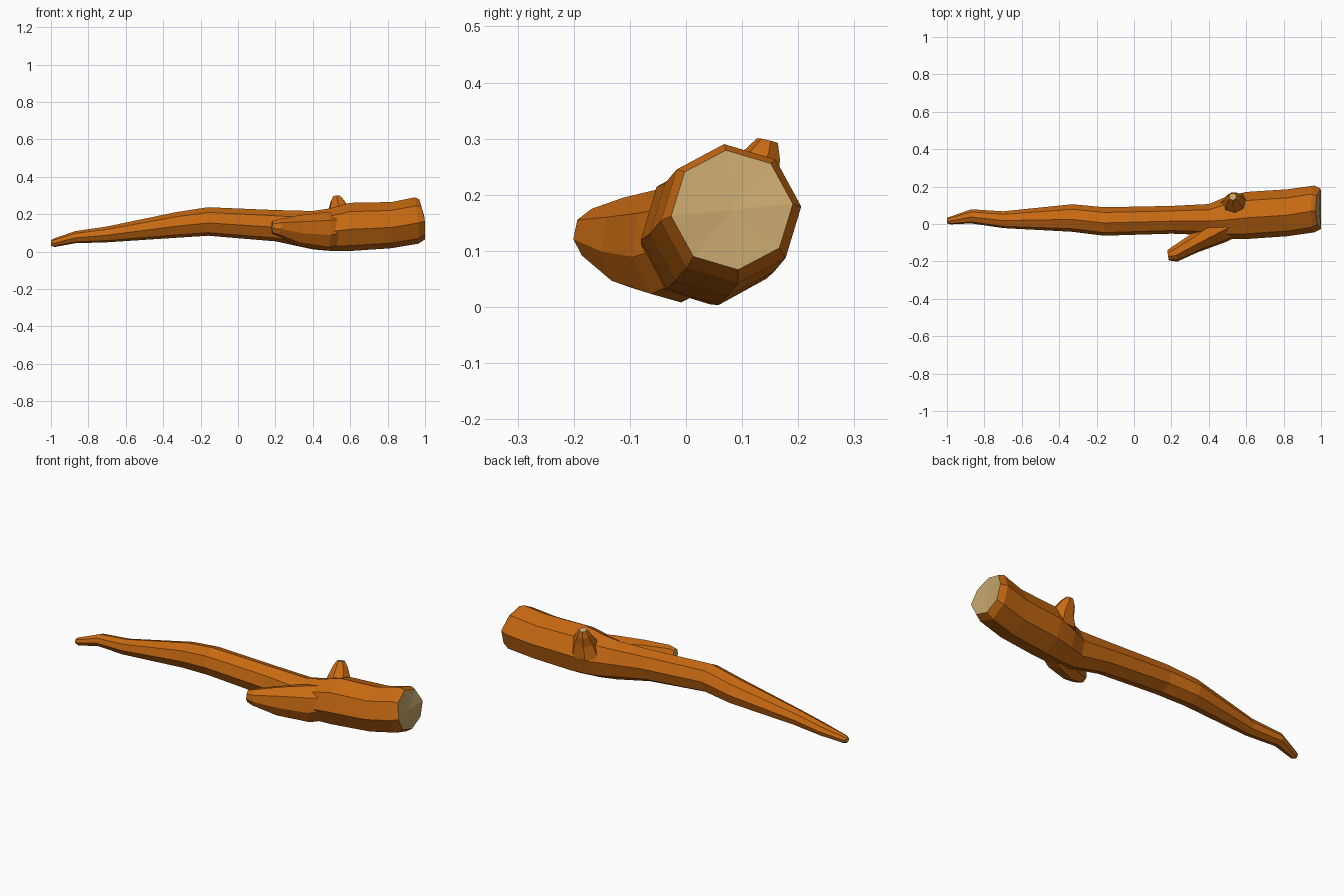
import bpy, bmesh
from math import cos, sin, tau
from mathutils import Vector

if "Cube" in bpy.data.objects:
    bpy.data.objects.remove(bpy.data.objects["Cube"])


def material(name, rgb):
    m = bpy.data.materials.new(name)
    m.diffuse_color = (*rgb, 1)
    m.use_nodes = True
    m.node_tree.nodes["Principled BSDF"].inputs["Base Color"].default_value = m.diffuse_color
    return m


BARK = material("bark", (0.58, 0.145, 0.006))
CUT = material("cut_wood", (0.56, 0.38, 0.15))


def loft(name, rings, cut_last=True, cut_first=True):
    """Skin a list of equal point rings and cap both ends."""
    bm = bmesh.new()
    loops = [[bm.verts.new(p) for p in ring] for ring in rings]
    n = len(loops[0])
    for a, b in zip(loops, loops[1:]):
        for i in range(n):
            j = (i + 1) % n
            bm.faces.new((a[i], a[j], b[j], b[i]))
    for loop, cut in ((loops[0], cut_first), (loops[-1], cut_last)):
        hub = bm.verts.new(sum((v.co for v in loop), Vector()) / n)
        for i in range(n):
            f = bm.faces.new((loop[i], loop[(i + 1) % n], hub))
            f.material_index = int(cut)
    bmesh.ops.recalc_face_normals(bm, faces=bm.faces)
    mesh = bpy.data.meshes.new(name)
    bm.to_mesh(mesh)
    bm.free()
    mesh.materials.append(BARK)
    mesh.materials.append(CUT)
    obj = bpy.data.objects.new(name, mesh)
    bpy.context.collection.objects.link(obj)
    return obj


def trunk_ring(x, y0, y1, z0, z1, slant=0.0, n=8, phase=0.1):
    cy, cz, ry, rz = (y0 + y1) / 2, (z0 + z1) / 2, (y1 - y0) / 2, (z1 - z0) / 2
    pts = []
    for i in range(n):
        a = phase + tau * i / n
        pts.append(Vector((x - slant * max(0, sin(a)), cy + ry * cos(a), cz + rz * sin(a))))
    return pts


def stub_rings(sections, n):
    """Rings square to a path; each section is centre, side radius, up radius."""
    rings = []
    for k, (c, rs, ru) in enumerate(sections):
        a = Vector(sections[max(k - 1, 0)][0])
        b = Vector(sections[min(k + 1, len(sections) - 1)][0])
        d = (b - a).normalized()
        ref = Vector((0, 0, 1)) if abs(d.z) < 0.8 else Vector((0, 1, 0))
        side = d.cross(ref).normalized()
        up = side.cross(d)
        rings.append([Vector(c) + side * rs * cos(tau * i / n + 0.2) + up * ru * sin(tau * i / n + 0.2)
                      for i in range(n)])
    return rings


# Main trunk: x, y range, z range, slant of the ring
trunk = loft("trunk", [trunk_ring(*s) for s in [
    (-1.0, 0.004, 0.033, 0.032, 0.062),
    (-0.98, -0.002, 0.04, 0.025, 0.072),
    (-0.87, 0.003, 0.079, 0.045, 0.11),
    (-0.70, -0.022, 0.068, 0.05, 0.135),
    (-0.33, -0.042, 0.106, 0.074, 0.212),
    (-0.16, -0.063, 0.09, 0.085, 0.238),
    (0.20, -0.052, 0.097, 0.055, 0.223),
    (0.40, -0.06, 0.107, 0.012, 0.218),
    (0.49, -0.08, 0.145, 0.004, 0.232),
    (0.60, -0.081, 0.172, 0.003, 0.262),
    (0.82, -0.066, 0.186, 0.018, 0.266),
    (0.965, -0.045, 0.206, 0.042, 0.291, 0.02),
    (1.0, -0.027, 0.191, 0.066, 0.28, 0.03),
]])

# Side branch pointing forward and toward the thin end
branch = loft("side_branch", stub_rings([
    ((0.60, 0.04, 0.13), 0.07, 0.09),
    ((0.46, -0.025, 0.11), 0.08, 0.104),
    ((0.32, -0.105, 0.115), 0.052, 0.082),
    ((0.215, -0.163, 0.13), 0.042, 0.046),
    ((0.182, -0.168, 0.13), 0.028, 0.034),
], 8), cut_first=False)

# Small knot rising from the top
knot = loft("top_knot", stub_rings([
    ((0.545, 0.10, 0.15), 0.09, 0.07),
    ((0.54, 0.115, 0.225), 0.06, 0.055),
    ((0.53, 0.14, 0.272), 0.038, 0.033),
    ((0.528, 0.146, 0.296), 0.02, 0.02),
], 7), cut_first=False)

# Fuse the stubs into the trunk
for part in (branch, knot):
    mod = trunk.modifiers.new("fuse_" + part.name, 'BOOLEAN')
    mod.operation = 'UNION'
    mod.solver = 'EXACT'
    mod.object = part
    bpy.context.view_layer.objects.active = trunk
    bpy.ops.object.modifier_apply(modifier=mod.name)
    bpy.data.objects.remove(part)
trunk.name = "fallen_branch"
